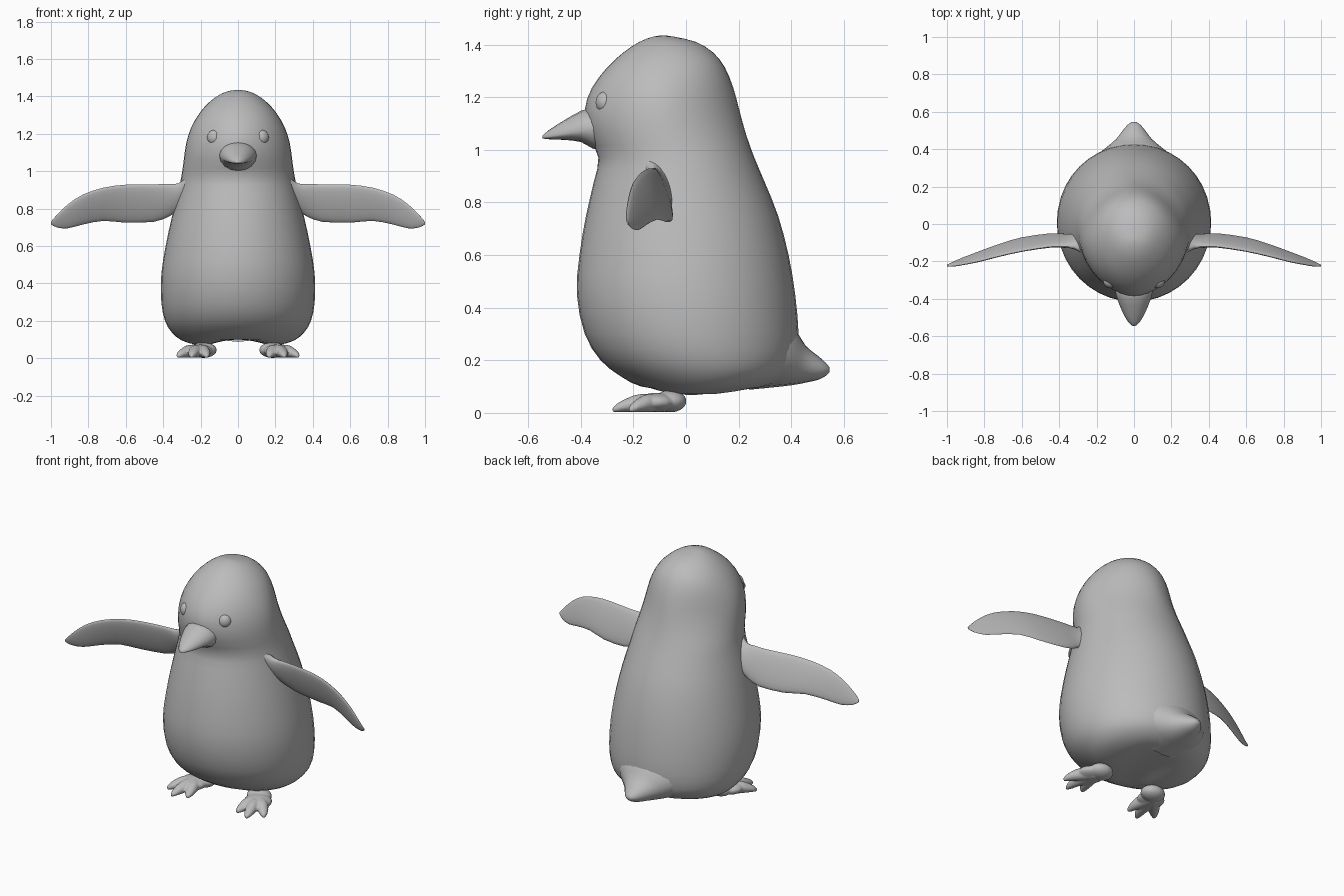
import bpy, bmesh, math
from mathutils import Vector, Matrix

if "Cube" in bpy.data.objects:
    bpy.data.objects.remove(bpy.data.objects["Cube"])

grey = bpy.data.materials.new("soft grey")
grey.diffuse_color = (0.5, 0.5, 0.5, 1)
grey.use_nodes = True
grey.node_tree.nodes["Principled BSDF"].inputs["Base Color"].default_value = grey.diffuse_color


def finish(bm, name):
    """Turn a bmesh into a smooth shaded object."""
    bmesh.ops.remove_doubles(bm, verts=bm.verts, dist=0.0005)
    bmesh.ops.recalc_face_normals(bm, faces=bm.faces)
    mesh = bpy.data.meshes.new(name)
    bm.to_mesh(mesh)
    bm.free()
    mesh.materials.append(grey)
    ob = bpy.data.objects.new(name, mesh)
    bpy.context.collection.objects.link(ob)
    bpy.ops.object.select_all(action='DESELECT')
    ob.select_set(True)
    bpy.context.view_layer.objects.active = ob
    bpy.ops.object.shade_smooth_by_angle(angle=math.radians(50))
    return ob


def refine(rows, steps):
    """Smoothly interpolate section parameters."""
    out = []
    for i in range(len(rows) - 1):
        p0, p1 = rows[max(i - 1, 0)], rows[i]
        p2, p3 = rows[i + 1], rows[min(i + 2, len(rows) - 1)]
        for k in range(steps):
            t = k / steps
            out.append([0.5 * (2 * b + (c - a) * t + (2 * a - 5 * b + 4 * c - d) * t * t
                               + (3 * b - a - 3 * c + d) * t ** 3)
                        for a, b, c, d in zip(p0, p1, p2, p3)])
    return out + [list(rows[-1])]


def loft(bm, rows, section, n, steps=2):
    """Skin rings made by section(parameters, angle)."""
    rings = [[bm.verts.new(section(r, 2 * math.pi * k / n)) for k in range(n)]
             for r in refine(rows, steps)]
    for a, b in zip(rings, rings[1:]):
        for k in range(n):
            j = (k + 1) % n
            bm.faces.new((a[k], a[j], b[j], b[k]))
    bm.faces.new(rings[0])
    bm.faces.new(rings[-1])


def power(v, e):
    return math.copysign(abs(v) ** e, v)


# Body and head: height, front y, back y, half width, roundness
BODY = [
    (0.066, -0.02, 0.02, 0.02, 2), (0.066, -0.06, 0.08, 0.12, 2),
    (0.072, -0.11, 0.17, 0.22, 2), (0.095, -0.17, 0.30, 0.30, 2),
    (0.14, -0.25, 0.385, 0.355, 2), (0.20, -0.325, 0.42, 0.39, 2),
    (0.30, -0.385, 0.428, 0.41, 2), (0.45, -0.415, 0.415, 0.41, 2),
    (0.60, -0.405, 0.39, 0.387, 2), (0.75, -0.38, 0.35, 0.355, 2),
    (0.88, -0.35, 0.298, 0.323, 2), (0.97, -0.333, 0.26, 0.303, 2),
    (1.06, -0.37, 0.228, 0.29, 1.9), (1.15, -0.385, 0.203, 0.277, 1.8),
    (1.235, -0.358, 0.18, 0.25, 1.85), (1.315, -0.298, 0.147, 0.203, 2),
    (1.37, -0.238, 0.103, 0.153, 2), (1.41, -0.178, 0.038, 0.098, 2),
    (1.43, -0.125, -0.045, 0.045, 2), (1.435, -0.09, -0.085, 0.002, 2)]


def body_section(r, t):
    z, front, back, w, e = r
    x = w * power(math.cos(t), 2 / e)
    y = (front + back) / 2 + (back - front) / 2 * power(math.sin(t), 2 / e)
    if z < 0.1:  # hollow between the legs
        z += (0.1 - z) * max(0, 1 - (x / 0.17) ** 2)
    return (x, y, z)


bm = bmesh.new()
loft(bm, BODY, body_section, 40)
finish(bm, "body")

# Tail: y, half width, top z, bottom z
TAIL = [(0.24, 0.26, 0.42, 0.088), (0.36, 0.20, 0.37, 0.10),
        (0.42, 0.135, 0.31, 0.108), (0.455, 0.095, 0.255, 0.115),
        (0.50, 0.06, 0.218, 0.125), (0.53, 0.035, 0.192, 0.14),
        (0.546, 0.012, 0.172, 0.155)]


def tail_section(r, t):
    y, w, top, low = r
    return (w * math.cos(t), y, (top + low) / 2 + (top - low) / 2 * math.sin(t))


bm = bmesh.new()
loft(bm, TAIL, tail_section, 20)
finish(bm, "tail")

# Beak: y, half width, ridge z, mouth corner z, bottom z
BEAK = [(-0.28, 0.10, 1.155, 1.09, 0.99), (-0.355, 0.10, 1.157, 1.083, 1.005),
        (-0.40, 0.09, 1.148, 1.075, 1.03), (-0.47, 0.062, 1.108, 1.06, 1.038),
        (-0.52, 0.034, 1.076, 1.05, 1.04), (-0.545, 0.008, 1.054, 1.047, 1.043)]


def beak_section(r, t):
    y, w, top, mid, low = r
    s = math.sin(t)
    return (w * math.cos(t), y, mid + s * ((top - mid) if s > 0 else (mid - low)))


bm = bmesh.new()
loft(bm, BEAK, beak_section, 16)
finish(bm, "beak")

# Wing: x, lower z, upper z, lower y, upper y, thickness
WING = [(0.27, 0.77, 0.97, -0.04, -0.14, 0.10), (0.32, 0.785, 0.935, -0.065, -0.12, 0.065),
        (0.37, 0.757, 0.932, -0.06, -0.12, 0.045), (0.45, 0.73, 0.93, -0.055, -0.122, 0.038),
        (0.60, 0.725, 0.928, -0.075, -0.145, 0.035), (0.72, 0.735, 0.912, -0.11, -0.172, 0.032),
        (0.83, 0.715, 0.875, -0.15, -0.20, 0.028), (0.91, 0.695, 0.823, -0.18, -0.216, 0.022),
        (0.97, 0.70, 0.765, -0.205, -0.226, 0.015), (1.0, 0.717, 0.73, -0.22, -0.225, 0.006)]
TOES = [(0.165, -0.25), (0.25, -0.28), (0.325, -0.215)]


def ball(bm, centre, radii, turn=0, segments=20):
    m = (Matrix.Translation(centre) @ Matrix.Rotation(turn, 4, 'Z')
         @ Matrix.Diagonal((*radii, 1)))
    bmesh.ops.create_uvsphere(bm, u_segments=segments, v_segments=12, radius=1, matrix=m)


for side, label in ((-1, "right"), (1, "left")):
    def wing_section(r, t):
        x, z0, z1, y0, y1, thick = r
        c, s = math.cos(t), math.sin(t)
        return (side * x, (y0 + y1) / 2 + (y1 - y0) / 2 * c + thick / 2 * s,
                (z0 + z1) / 2 + (z1 - z0) / 2 * c)

    bm = bmesh.new()
    loft(bm, WING, wing_section, 20)
    finish(bm, label + "_wing")

    # Eye
    bm = bmesh.new()
    ball(bm, (side * 0.127, -0.309, 1.18), (0.039, 0.034, 0.041), side * 0.4)
    finish(bm, label + "_eye")

    # Foot: heel and pad, three tapering toes, fused together
    bm = bmesh.new()
    ball(bm, (side * 0.185, -0.06, 0.044), (0.072, 0.062, 0.042))
    ball(bm, (side * 0.215, -0.115, 0.04), (0.078, 0.075, 0.036))
    for tx, ty in TOES:
        start, tip = Vector((0.205, -0.08)), Vector((tx, ty))
        across = (tip - start).normalized().orthogonal()
        rows = [(0, 0.03, 0.065), (0.45, 0.034, 0.07), (0.7, 0.03, 0.055),
                (0.9, 0.02, 0.034), (1.0, 0.006, 0.016)]

        def toe_section(r, t):
            p = start.lerp(tip, r[0]) + across * r[1] * math.cos(t)
            return (side * p.x, p.y, 0.003 + r[2] / 2 * (1 + math.sin(t)))

        loft(bm, rows, toe_section, 14)
    foot = finish(bm, label + "_foot")
    fuse = foot.modifiers.new("fuse", 'REMESH')
    fuse.mode, fuse.voxel_size, fuse.use_smooth_shade = 'VOXEL', 0.006, True
    soften = foot.modifiers.new("soften", 'SMOOTH')
    soften.factor, soften.iterations = 0.5, 3
    for mod in ("fuse", "soften"):
        bpy.ops.object.modifier_apply(modifier=mod)
